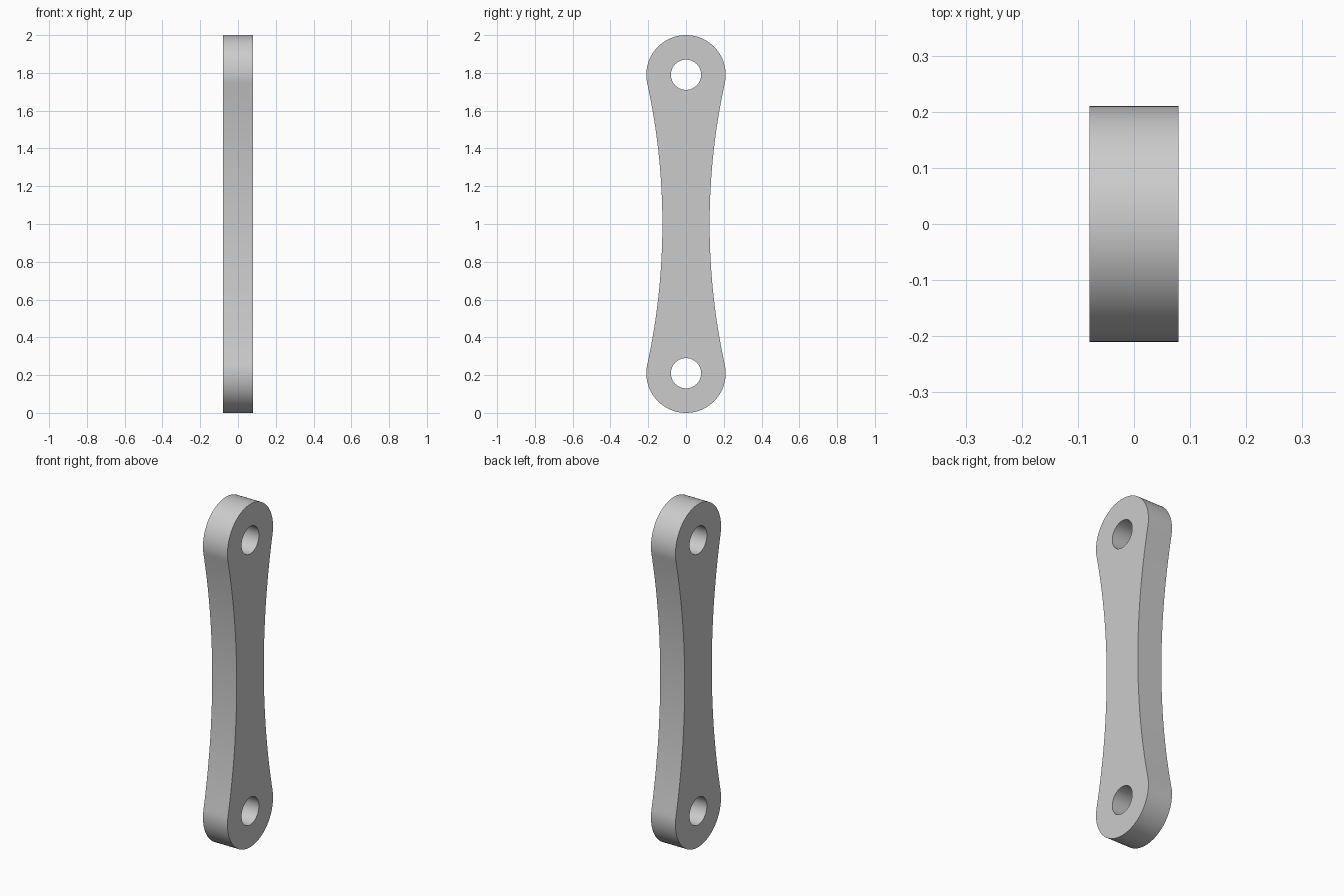
import bpy
import bmesh
from math import sin, cos, pi, atan2, radians
from mathutils import Vector

if "Cube" in bpy.data.objects:
    bpy.data.objects.remove(bpy.data.objects["Cube"], do_unlink=True)

END_R, HOLE_R, WAIST, HALF_T = 0.21, 0.08, 0.125, 0.079
REACH = 1 - END_R          # hole centre distance from the middle

# Waist arc that is tangent to both round ends
WAIST_R = (REACH**2 + WAIST**2 - END_R**2) / (2 * (END_R - WAIST))
TILT = atan2(REACH, WAIST_R + WAIST)


def arc(cy, cz, r, start, end, n):
    """Points on an arc in the side plane, both ends included."""
    angles = [start + (end - start) * i / n for i in range(n + 1)]
    return [Vector((-HALF_T, cy + r * cos(a), cz + r * sin(a))) for a in angles]


def add_loop(bm, points):
    verts = [bm.verts.new(p) for p in points]
    return [bm.edges.new((v, verts[i - 1])) for i, v in enumerate(verts)]


# Outline: top end, one waist side, then the same turned half round
half = arc(0, 1 + REACH, END_R, -TILT, pi + TILT, 64)
half += arc(-WAIST_R - WAIST, 1, WAIST_R, TILT, -TILT, 40)[1:-1]
outline = half + [Vector((p.x, -p.y, 2 - p.z)) for p in half]

# Flat side with two holes, extruded to full thickness
bm = bmesh.new()
edges = add_loop(bm, outline)
for z in (1 - REACH, 1 + REACH):
    edges += add_loop(bm, arc(0, z, HOLE_R, 0, 2 * pi, 48)[:-1])
bmesh.ops.triangle_fill(bm, edges=edges, use_beauty=True, normal=(-1, 0, 0))
side = bmesh.ops.extrude_face_region(bm, geom=bm.faces[:], use_keep_orig=True)
bmesh.ops.translate(bm, vec=(2 * HALF_T, 0, 0),
                    verts=[g for g in side["geom"] if isinstance(g, bmesh.types.BMVert)])
bmesh.ops.recalc_face_normals(bm, faces=bm.faces[:])

mesh = bpy.data.meshes.new("link_bar")
bm.to_mesh(mesh)
bm.free()
link = bpy.data.objects.new("link_bar", mesh)
bpy.context.collection.objects.link(link)

# Plain grey finish
grey = bpy.data.materials.new("plain_grey")
grey.use_nodes = True
colour = (0.6, 0.6, 0.6, 1)
grey.diffuse_color = colour
grey.node_tree.nodes["Principled BSDF"].inputs["Base Color"].default_value = colour
mesh.materials.append(grey)

bpy.context.view_layer.objects.active = link
link.select_set(True)
bpy.ops.object.shade_smooth_by_angle(angle=radians(30))
